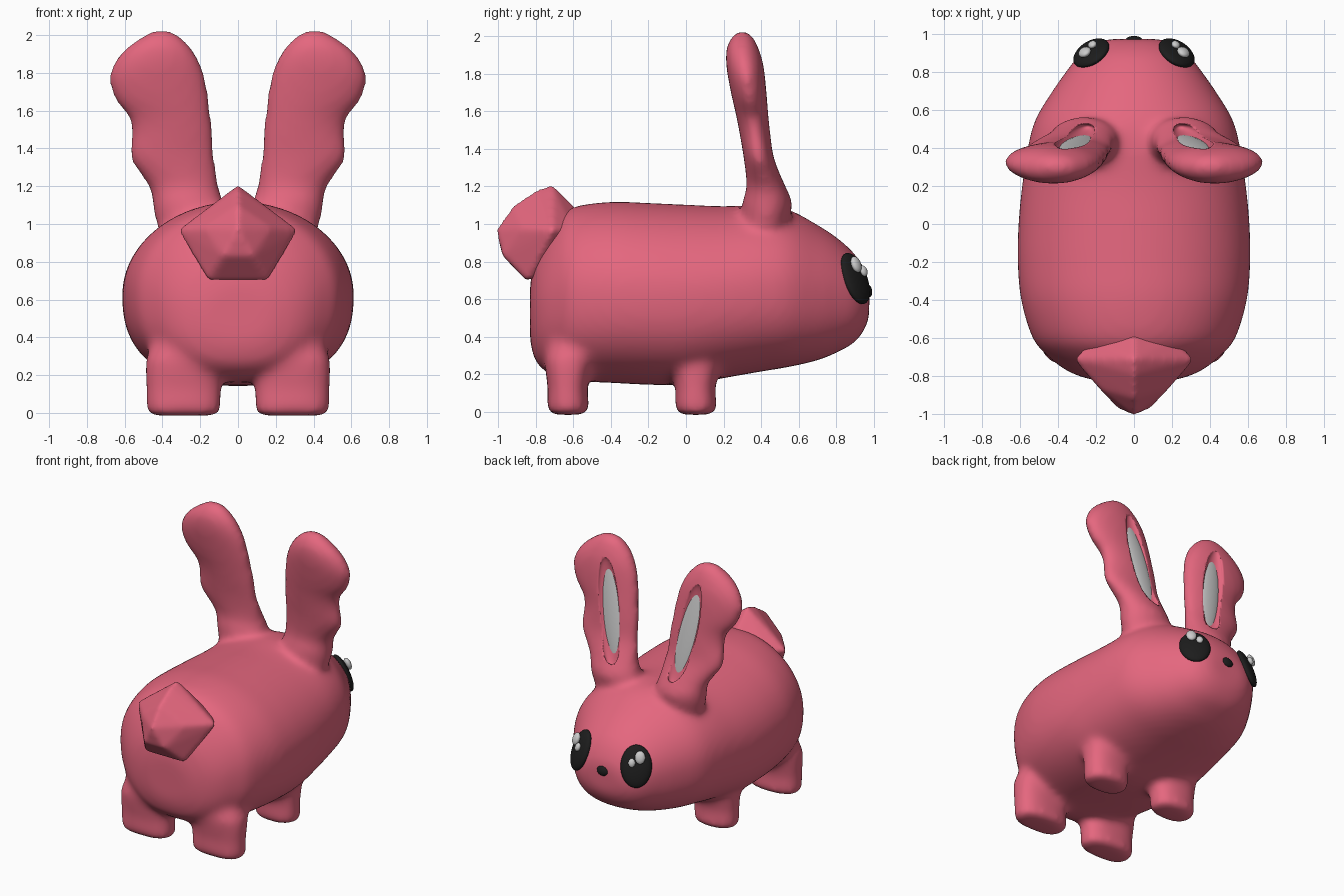
import bpy, bmesh
from math import cos, sin, pi
from mathutils import Vector, Matrix

if "Cube" in bpy.data.objects:
    bpy.data.objects.remove(bpy.data.objects["Cube"])


def material(name, rgb):
    m = bpy.data.materials.new(name)
    m.diffuse_color = (*rgb, 1)
    m.use_nodes = True
    m.node_tree.nodes["Principled BSDF"].inputs["Base Color"].default_value = m.diffuse_color
    return m


PINK = material("pink", (0.78, 0.135, 0.21))
BLACK = material("black", (0.012, 0.012, 0.012))


def make_object(name, bm, mat=None):
    bmesh.ops.recalc_face_normals(bm, faces=bm.faces)
    for f in bm.faces:
        f.smooth = True
    me = bpy.data.meshes.new(name)
    bm.to_mesh(me)
    bm.free()
    ob = bpy.data.objects.new(name, me)
    bpy.context.collection.objects.link(ob)
    if mat:
        me.materials.append(mat)
    return ob


def smooth_rows(rows, steps=5):
    """Catmull-Rom interpolation between rows of numbers."""
    out = []
    for i in range(len(rows) - 1):
        p = [Vector(rows[max(0, min(len(rows) - 1, i + k))]) for k in (-1, 0, 1, 2)]
        for s in range(steps):
            t = s / steps
            out.append(tuple((p[1] * 2 + (p[2] - p[0]) * t
                              + (p[0] * 2 - p[1] * 5 + p[2] * 4 - p[3]) * t ** 2
                              + (p[1] * 3 - p[0] - p[2] * 3 + p[3]) * t ** 3) / 2))
    return out + [tuple(rows[-1])]


def loft(bm, rings):
    """Closed skin over a list of equally sized point rings."""
    loops = [[bm.verts.new(p) for p in ring] for ring in rings]
    n = len(loops[0])
    for a, b in zip(loops, loops[1:]):
        for i in range(n):
            j = (i + 1) % n
            bm.faces.new((a[i], a[j], b[j], b[i]))
    bm.faces.new(loops[0])
    bm.faces.new(loops[-1])


def oval(u0, u1, v0, v1, power=1.0, low_power=None, n=64):
    """Superellipse points filling the given box; the lower half may be squarer."""
    pts = []
    for i in range(n):
        c, s = cos(2 * pi * (i + .5) / n), sin(2 * pi * (i + .5) / n)
        p = low_power if low_power and s < 0 else power
        c = abs(c) ** p * (1 if c > 0 else -1)
        s = abs(s) ** p * (1 if s > 0 else -1)
        pts.append(((u0 + u1) / 2 + c * (u1 - u0) / 2, (v0 + v1) / 2 + s * (v1 - v0) / 2))
    return pts


def upright(bm, rows, side, dy=0.0, power=1.0):
    """Loft along z from rows of (z, x0, x1, y0, y1)."""
    loft(bm, [[(side * u, v + dy, z) for u, v in oval(x0, x1, y0, y1, power)]
              for z, x0, x1, y0, y1 in rows])


def ellipsoid(bm, centre, radii, normal, up, side=1):
    """Ellipsoid with radii (width, depth along normal, height along up)."""
    flip = Vector((side, 1, 1))
    y = (Vector(normal) * flip).normalized()
    z = Vector(up) * flip
    z = (z - y * z.dot(y)).normalized()
    x = y.cross(z)
    rot = Matrix((x, y, z)).transposed().to_4x4()
    mat = Matrix.Translation(Vector(centre) * flip) @ rot @ Matrix.Diagonal((*radii, 1))
    bmesh.ops.create_uvsphere(bm, u_segments=32, v_segments=20, radius=1, matrix=mat)


def pair(name, mat, specs):
    bm = bmesh.new()
    for side in (1, -1):
        for s in specs:
            ellipsoid(bm, *s, side)
    return make_object(name, bm, mat)


# Body and head: oval sections along y (y, half width, bottom, top)
sections = [(-.83, .17, .38, .68), (-.805, .28, .28, .81), (-.76, .375, .225, .91),
            (-.69, .46, .185, 1.02), (-.6, .535, .165, 1.09), (-.4, .595, .155, 1.118),
            (-.2, .613, .145, 1.112), (0, .609, .145, 1.103), (.2, .59, .18, 1.095),
            (.4, .56, .215, 1.10), (.55, .52, .24, 1.075), (.7, .43, .275, .995),
            (.8, .36, .315, .93), (.89, .29, .365, .85), (.945, .22, .43, .765),
            (.975, .14, .50, .69)]
# Ear and leg sections (z, x0, x1, y0, y1)
ear = [(.9, .12, .40, .33, .50), (1.03, .08, .44, .30, .55), (1.12, .08, .455, .30, .565),
       (1.2, .10, .475, .322, .53), (1.35, .12, .575, .307, .468), (1.48, .13, .565, .285, .45),
       (1.57, .14, .585, .268, .44), (1.66, .15, .655, .247, .432), (1.77, .17, .685, .225, .422),
       (1.86, .20, .655, .212, .41), (1.94, .25, .585, .215, .385), (2.0, .31, .50, .245, .355),
       (2.025, .36, .45, .275, .325)]
leg = [(-.015, .105, .47, -.725, -.535), (.02, .09, .485, -.74, -.515), (.12, .09, .485, -.735, -.525),
       (.2, .085, .49, -.745, -.51), (.28, .085, .49, -.755, -.49), (.38, .12, .45, -.73, -.45)]
front = [(z, a + .035, b - .035, c, d) for z, a, b, c, d in leg]

bm = bmesh.new()
loft(bm, [[(u, y, v) for u, v in oval(-w, w, z0, z1, low_power=.82)]
          for y, w, z0, z1 in smooth_rows(sections)])
for side in (1, -1):
    upright(bm, smooth_rows(ear), side)
    upright(bm, leg, side, power=.8)
    upright(bm, front, side, dy=.68, power=.85)
body = make_object("body_with_ears_and_legs", bm, PINK)
mod = body.modifiers.new("fuse", 'REMESH')
mod.mode = 'VOXEL'
mod.voxel_size = 0.02
mod.use_smooth_shade = True
mod = body.modifiers.new("soften", 'SMOOTH')
mod.factor = 0.5
mod.iterations = 22

# Hollows in the ears
ear_n, ear_up = (0, 1, .15), (.1, -.085, .55)
cutter = pair("ear_hollow_cutter", PINK,
              [((.31, .458, 1.53), (.085, .05, .38), ear_n, ear_up)])
cutter.hide_render = True
cutter.display_type = 'WIRE'
mod = body.modifiers.new("hollow", 'BOOLEAN')
mod.operation = 'DIFFERENCE'
mod.solver = 'EXACT'
mod.object = cutter

# Grey inner ears
pair("inner_ears", None, [((.31, .408, 1.53), (.085, .027, .38), ear_n, ear_up)])

# Faceted five-cornered tail
bm = bmesh.new()
for p in [(0, -1.01, .97), (0, -.71, 1.21), (0, -.79, 1.185), (.32, -.71, .97), (.16, -.85, .7),
          (0, -.92, 1.1), (.18, -.87, .98), (.08, -.975, .83), (0, -.58, 1.08), (.22, -.6, .97),
          (.14, -.7, .75)]:
    for side in ((1, -1) if p[0] else (1,)):
        bm.verts.new((side * p[0], p[1], p[2]))
bmesh.ops.convex_hull(bm, input=bm.verts)
tail = make_object("tail", bm, PINK)
mod = tail.modifiers.new("fuse", 'REMESH')
mod.mode = 'VOXEL'
mod.voxel_size = 0.015
mod.use_smooth_shade = True
mod = tail.modifiers.new("soften", 'SMOOTH')
mod.factor = 0.5
mod.iterations = 10

# Eyes with highlights, and the nose
eye_n = (.5, .78, .35)
pair("eyes", BLACK, [((.225, .9, .71), (.105, .04, .145), eye_n, (0, 0, 1))])
pair("eye_highlights", None, [((.26, .905, .785), (.035, .022, .045), eye_n, (0, 0, 1)),
                              ((.22, .945, .75), (.024, .018, .03), eye_n, (0, 0, 1))])
bm = bmesh.new()
ellipsoid(bm, (0, .968, .645), (.045, .022, .036), (0, 1, .2), (0, 0, 1))
make_object("nose", bm, BLACK)
